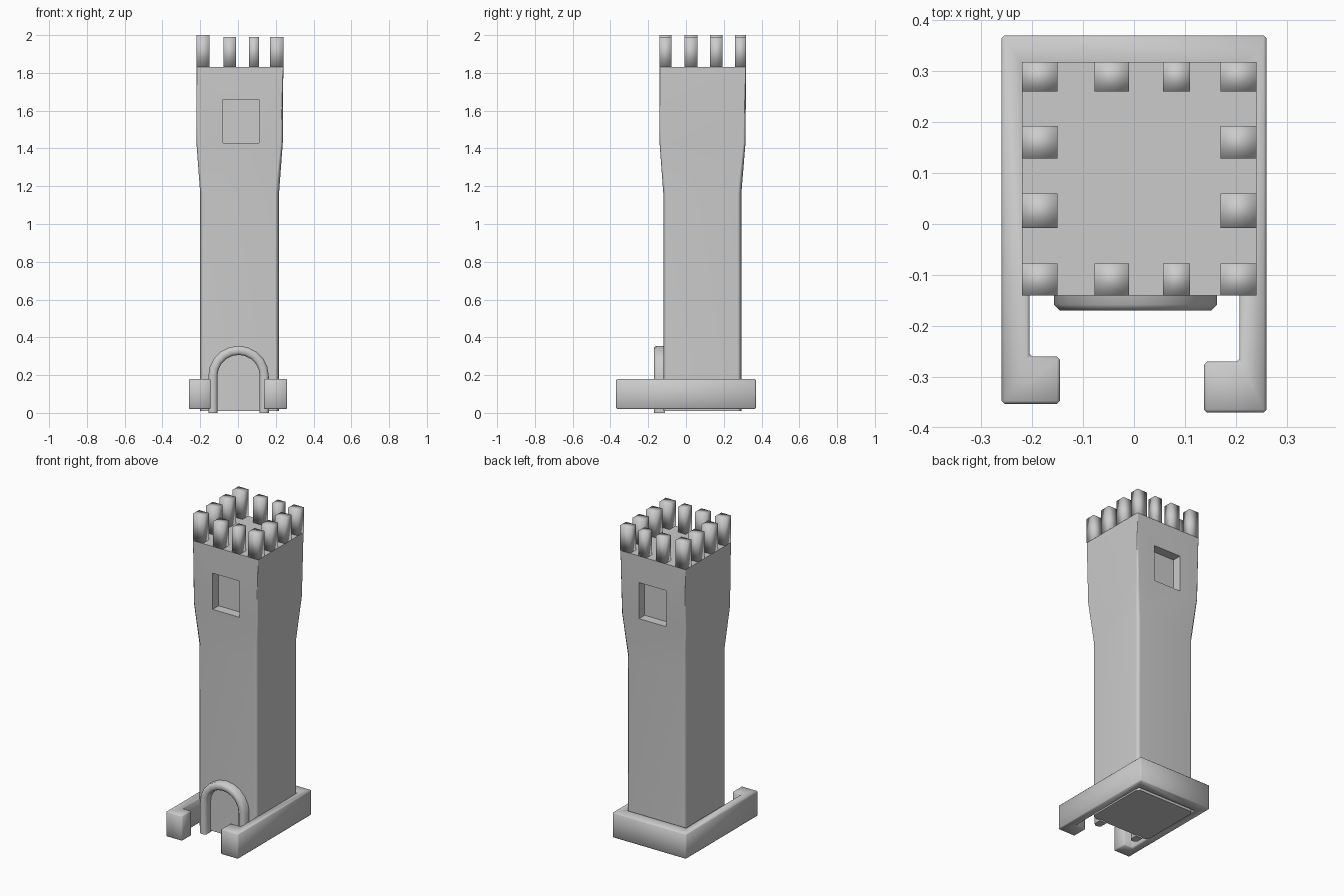
import bpy, bmesh, math

if "Cube" in bpy.data.objects:
    bpy.data.objects.remove(bpy.data.objects["Cube"])


def finish(name, bm, angle):
    bmesh.ops.recalc_face_normals(bm, faces=bm.faces)
    me = bpy.data.meshes.new(name)
    bm.to_mesh(me)
    bm.free()
    ob = bpy.data.objects.new(name, me)
    bpy.context.collection.objects.link(ob)
    smooth(ob, angle)
    return ob


def smooth(ob, angle):
    bpy.ops.object.select_all(action='DESELECT')
    ob.select_set(True)
    bpy.context.view_layer.objects.active = ob
    bpy.ops.object.shade_smooth_by_angle(angle=math.radians(angle))


def loft(bm, rings):
    """Skin closed rings of points and cap both ends."""
    vs = [[bm.verts.new(p) for p in r] for r in rings]
    n = len(vs[0])
    for a, b in zip(vs, vs[1:]):
        for i in range(n):
            j = (i + 1) % n
            bm.faces.new((a[i], a[j], b[j], b[i]))
    bm.faces.new(vs[0])
    bm.faces.new(vs[-1])


def rect(x0, x1, y0, y1, z):
    return [(x0, y0, z), (x1, y0, z), (x1, y1, z), (x0, y1, z)]


def chamfered(x0, x1, y0, y1, z, c):
    return [(x, y, z) for x, y in (
        (x0 + c, y0), (x1 - c, y0), (x1, y0 + c), (x1, y1 - c),
        (x1 - c, y1), (x0 + c, y1), (x0, y1 - c), (x0, y0 + c))]


# Tower body: straight shaft flaring to a wider head
bm = bmesh.new()
loft(bm, [chamfered(-0.20, 0.217, -0.12, 0.293, 0.01, 0.02),
          chamfered(-0.20, 0.217, -0.12, 0.293, 1.16, 0.02),
          chamfered(-0.22, 0.237, -0.14, 0.315, 1.43, 0.012),
          chamfered(-0.22, 0.24, -0.14, 0.318, 1.83, 0.003)])
tower = finish("tower_body", bm, 50)

# Recessed windows in front and back
bm = bmesh.new()
for y0, y1 in ((-0.3, -0.08), (0.258, 0.5)):
    loft(bm, [rect(-0.08, 0.11, y0, y1, 1.43), rect(-0.08, 0.11, y0, y1, 1.66)])
cutter = finish("window_cutter", bm, 30)
cutter.hide_render = True
mod = tower.modifiers.new("windows", 'BOOLEAN')
mod.object = cutter
mod.operation = 'DIFFERENCE'
mod.solver = 'EXACT'
bpy.context.view_layer.objects.active = tower
bpy.ops.object.modifier_apply(modifier="windows")
bpy.data.objects.remove(cutter)
smooth(tower, 50)
wn = tower.modifiers.new("flat_walls", 'WEIGHTED_NORMAL')
wn.keep_sharp = True

# Battlements around the top edge
XS = [(-0.22, -0.15), (-0.077, -0.01), (0.057, 0.11), (0.17, 0.24)]
YS = [(-0.14, -0.077), (-0.008, 0.06), (0.128, 0.192), (0.26, 0.318)]
bm = bmesh.new()
for i, (x0, x1) in enumerate(XS):
    for j, (y0, y1) in enumerate(YS):
        if i in (0, 3) or j in (0, 3):
            top = 2.0 if i == 0 else 1.99
            loft(bm, [rect(x0, x1, y0, y1, 1.83), rect(x0, x1, y0, y1, top)])
finish("battlements", bm, 100)

# Door arch trim: square section swept along legs and a half circle
steps = 10
path = [(-1, 0, 0.0)]
for k in range(steps + 1):
    a = math.pi * (1 - k / steps)
    path.append((math.cos(a), math.sin(a), 0.195))
path.append((1, 0, 0.0))
rings = []
for cx, sz, z in path:
    ring = []
    for r, y in ((0.112, -0.11), (0.112, -0.158), (0.124, -0.17),
                 (0.148, -0.17), (0.16, -0.158), (0.16, -0.11)):
        ring.append((0.003 + cx * r, y, z + sz * r))
    rings.append(ring)
bm = bmesh.new()
loft(bm, rings)
finish("door_arch", bm, 60)

# Low courtyard wall, U-shaped with gate blocks at the open front
outline = [(-0.26, 0.37), (-0.26, -0.353), (-0.145, -0.353), (-0.145, -0.26),
           (-0.205, -0.26), (-0.205, 0.295), (0.207, 0.295), (0.207, -0.27),
           (0.137, -0.27), (0.137, -0.37), (0.26, -0.37), (0.26, 0.37)]
bm = bmesh.new()
loft(bm, [[(x, y, z) for x, y in outline] for z in (0.02, 0.18)])
# Soft edges
bmesh.ops.recalc_face_normals(bm, faces=bm.faces)
bmesh.ops.bevel(bm, geom=[e for e in bm.edges if e.calc_face_angle(0) > 1],
                offset=0.006, segments=1, affect='EDGES')
finish("courtyard_wall", bm, 60)
